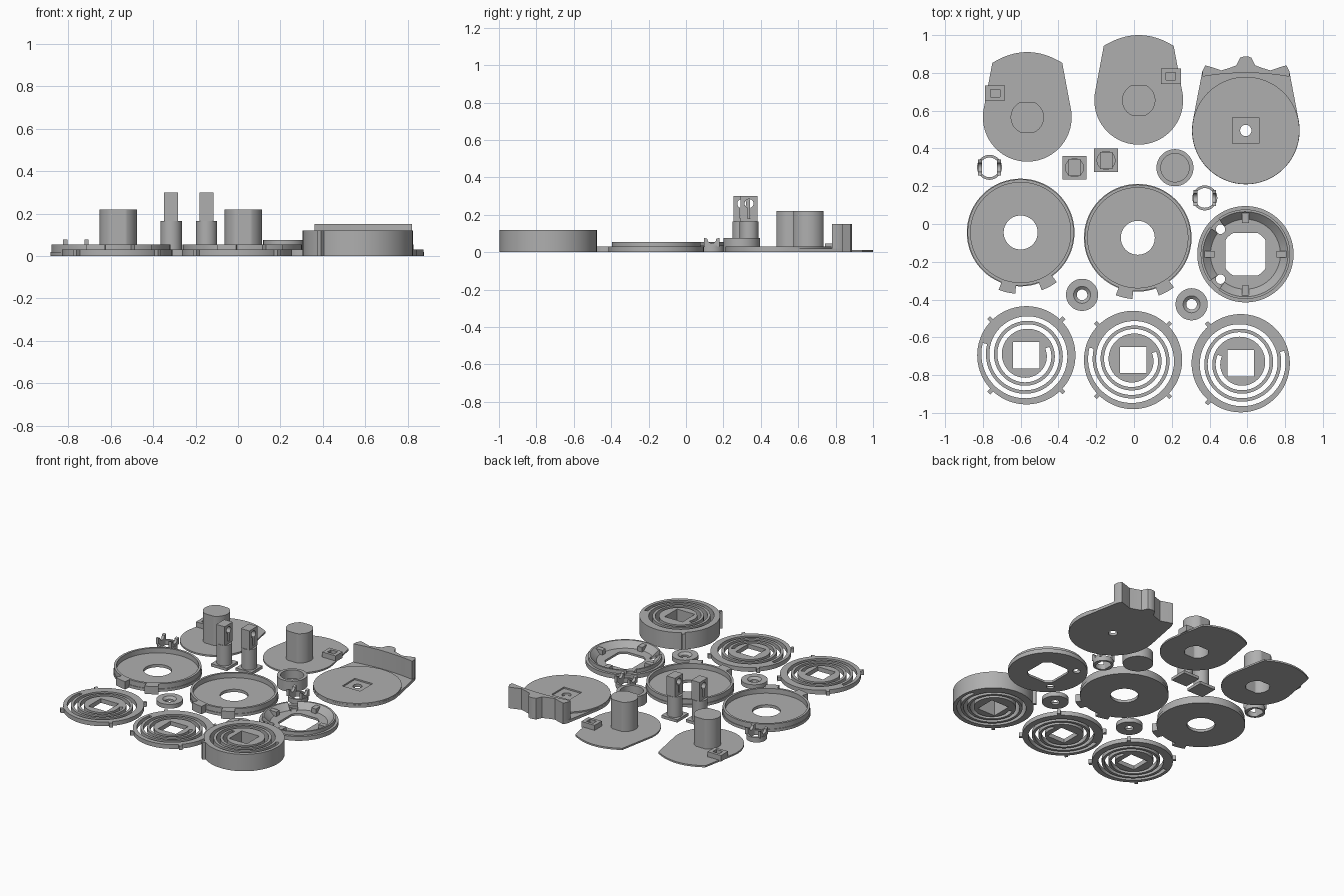
import bpy, bmesh
from math import sin, cos, pi, radians, sqrt

cube = bpy.data.objects.get("Cube")
if cube:
    bpy.data.objects.remove(cube, do_unlink=True)

GREY = (0.43, 0.43, 0.43, 1)
mat = bpy.data.materials.new("plain grey")
mat.use_nodes = True
mat.diffuse_color = GREY
mat.node_tree.nodes["Principled BSDF"].inputs["Base Color"].default_value = GREY


# ---- outline helpers ----
def arc(r, a, b, n=48, x=0, y=0):
    return [(x + r * cos(radians(a + (b - a) * i / n)),
             y + r * sin(radians(a + (b - a) * i / n))) for i in range(n + 1)]


def circle(r, x=0, y=0, n=64):
    return arc(r, 0, 360, n, x, y)[:-1]


def rect(w, h, x=0, y=0):
    return [(x + sx * w / 2, y + sy * h / 2) for sx, sy in ((-1, -1), (1, -1), (1, 1), (-1, 1))]


def flatted(r, fx, fy):
    """Circle with flats at +-fx and +-fy."""
    return [(max(-fx, min(fx, x)), max(-fy, min(fy, y))) for x, y in circle(r, n=96)]


def sector(r0, r1, mid, half):
    return arc(r0, mid - half, mid + half, 8) + arc(r1, mid + half, mid - half, 8)


def radial_bar(r0, r1, w, ang):
    c, s = cos(radians(ang)), sin(radians(ang))
    return [(r * c - t * s, r * s + t * c)
            for r, t in ((r0, -w / 2), (r1, -w / 2), (r1, w / 2), (r0, w / 2))]


# ---- solid helpers ----
def prism(bm, z0, z1, *loops, upright=False):
    """Extrude an outline with holes; upright turns it to run along x."""
    part = bmesh.new()
    edges = []
    for loop in loops:
        vs = [part.verts.new((x, y, z0)) for x, y in loop]
        edges += [part.edges.new((vs[i - 1], vs[i])) for i in range(len(vs))]
    bmesh.ops.remove_doubles(part, verts=part.verts[:], dist=1e-5)
    bmesh.ops.triangle_fill(part, edges=part.edges[:], use_beauty=True)
    out = bmesh.ops.extrude_face_region(part, geom=part.faces[:])["geom"]
    for v in out:
        if isinstance(v, bmesh.types.BMVert):
            v.co.z = z1
    if upright:
        for v in part.verts:
            v.co = v.co.zxy
    merge(bm, part)


def lathe(bm, profile, a=0, b=360, n=64):
    """Revolve a closed (radius, height) profile, capping partial turns."""
    part = bmesh.new()
    rings = []
    for i in range(n + 1):
        t = radians(a + (b - a) * i / n)
        rings.append([part.verts.new((r * cos(t), r * sin(t), z)) for r, z in profile])
    for p, q in zip(rings, rings[1:]):
        for j in range(len(profile)):
            part.faces.new((p[j - 1], p[j], q[j], q[j - 1]))
    if b - a < 360:
        part.faces.new(rings[0])
        part.faces.new(rings[-1])
    bmesh.ops.remove_doubles(part, verts=part.verts[:], dist=1e-5)
    merge(bm, part)


def merge(bm, part):
    bmesh.ops.recalc_face_normals(part, faces=part.faces[:])
    tmp = bpy.data.meshes.new("tmp")
    part.to_mesh(tmp)
    part.free()
    bm.from_mesh(tmp)
    bpy.data.meshes.remove(tmp)


def finish(name, bm, x, y):
    me = bpy.data.meshes.new(name)
    bm.to_mesh(me)
    bm.free()
    me.materials.append(mat)
    ob = bpy.data.objects.new(name, me)
    ob.location = (x, y, 0)
    bpy.context.collection.objects.link(ob)
    bpy.ops.object.select_all(action="DESELECT")
    ob.select_set(True)
    bpy.context.view_layer.objects.active = ob
    bpy.ops.object.shade_smooth_by_angle(angle=radians(30))


# ---- spiral springs ----
def spiral_slot(side, r0=0.118, r1=0.228, turns=2.6, w=0.024, n=150):
    def edge(off):
        pts = []
        for i in range(n + 1):
            t = 0.35 - 2 * pi * turns * i / n
            r = r0 + (r1 - r0) * i / n + off
            pts.append((side * r * cos(t), r * sin(t)))
        return pts
    return edge(w / 2) + edge(-w / 2)[::-1]


def spring(name, x, y, h, side, tabs):
    bm = bmesh.new()
    prism(bm, 0, h, circle(0.26, n=96), rect(0.14, 0.14), spiral_slot(side))
    for a in tabs:
        prism(bm, 0, h, radial_bar(0.255, 0.282, 0.022, a))
    finish(name, bm, x, y)


spring("left_spring", -0.57, -0.695, 0.03, 1, (45, 135, 225, 315))
spring("middle_spring", -0.005, -0.72, 0.03, 1, (45, 135, 225, 315))
spring("tall_spring", 0.565, -0.737, 0.12, -1, (130, 230))


# ---- shallow trays with rim and tabs ----
for name, x, y in (("left_tray", -0.6, -0.045), ("middle_tray", 0.02, -0.073)):
    bm = bmesh.new()
    prism(bm, 0, 0.02, circle(0.285, n=96), circle(0.09))
    prism(bm, 0.02, 0.055, circle(0.281, n=96), circle(0.265, n=96))
    for a in (-103, -62):
        prism(bm, 0, 0.055, sector(0.278, 0.325, a, 8))
    finish(name, bm, x, y)


# ---- ribbed ring ----
bm = bmesh.new()
holes = [circle(0.025, -0.132, s * 0.132, 24) for s in (-1, 1)]
prism(bm, 0, 0.015, circle(0.255, n=96), flatted(0.13, 0.106, 0.112), *holes)
prism(bm, 0.015, 0.03, circle(0.255, n=96), circle(0.228, n=96))
cone = ((0.185, 0.015), (0.225, 0.055), (0.237, 0.055), (0.237, 0.015))
lathe(bm, cone, -127, 127)
lathe(bm, cone, 143, 217, 20)
for a in range(0, 360, 90):
    prism(bm, 0.01, 0.048, radial_bar(0.165, 0.23, 0.035, a))
finish("ribbed_ring", bm, 0.59, -0.16)


# ---- teardrop plates with hollow post and socket ----
def teardrop(r, px, py, tang, top):
    pts = arc(r, 180 - tang, 360 + tang)
    n = 16
    for i in range(n + 1):
        u = 1 - 2 * i / n
        pts.append((px * u, py + top * (1 - u * u)))
    return pts


for name, x, y, bx, by in (("left_post_plate", -0.565, 0.565, -0.17, 0.128),
                           ("middle_post_plate", 0.025, 0.655, 0.17, 0.127)):
    bm = bmesh.new()
    inner = flatted(0.078, 0.078, 0.068)
    prism(bm, 0, 0.012, teardrop(0.235, 0.185, 0.288, 12, 0.057), inner)
    prism(bm, 0.012, 0.205, flatted(0.088, 0.088, 0.08), inner)
    prism(bm, 0.205, 0.22, flatted(0.088, 0.088, 0.08))
    prism(bm, 0.005, 0.048, rect(0.105, 0.08, bx, by), rect(0.052, 0.04, bx, by))
    finish(name, bm, x, y)


# ---- cover with wavy back wall ----
half_wave = [(0.23, 0.315), (0.215, 0.345), (0.18, 0.335), (0.13, 0.318), (0.09, 0.33),
             (0.05, 0.345), (0.03, 0.385), (0.012, 0.392)]
wave = half_wave + [(-x, y) for x, y in reversed(half_wave)]
inner_edge = [(-0.23 + 0.023 * i, 0.305 - 0.02 * ((i - 10) / 10) ** 2) for i in range(21)]
bm = bmesh.new()
prism(bm, 0, 0.02, arc(0.285, 170, 370) + wave, circle(0.03, n=32))
prism(bm, 0.02, 0.03, circle(0.284, n=96), rect(0.14, 0.14))
prism(bm, 0.02, 0.15, wave + inner_edge)
finish("cover", bm, 0.592, 0.495)


# ---- slotted shafts on square feet ----
for name, x, y in (("left_shaft", -0.315, 0.298), ("right_shaft", -0.148, 0.337)):
    bm = bmesh.new()
    prism(bm, 0, 0.02, rect(0.125, 0.125))
    prism(bm, 0.02, 0.165, circle(0.05))
    keyhole = arc(0.024, -70, 250, 24, 0, 0.26) + [(-0.008, 0.18), (0.008, 0.18)]
    prism(bm, -0.033, 0.033, rect(0.09, 0.135, 0, 0.2325), keyhole, upright=True)
    finish(name, bm, x, y)


# ---- small clips with notched prongs ----
for name, x, y in (("left_clip", -0.765, 0.3), ("right_clip", 0.375, 0.138)):
    bm = bmesh.new()
    prism(bm, 0, 0.035, circle(0.066), flatted(0.052, 0.04, 0.052))
    prong = [(-0.042, 0.03), (0.042, 0.03), (0.042, 0.078)] \
        + arc(0.024, 0, -180, 12, 0, 0.072) + [(-0.042, 0.078)]
    for s in (-1, 1):
        prism(bm, s * 0.04, s * 0.06, prong, upright=True)
    finish(name, bm, x, y)


# ---- cup and countersunk washers ----
bm = bmesh.new()
lathe(bm, ((0, 0), (0.098, 0), (0.098, 0.075), (0.075, 0.075), (0.075, 0.015), (0, 0.015)))
finish("cup", bm, 0.217, 0.298)

for name, x, y in (("left_washer", -0.275, -0.375), ("right_washer", 0.305, -0.425)):
    bm = bmesh.new()
    lathe(bm, ((0.028, 0), (0.085, 0), (0.085, 0.03), (0.045, 0.03), (0.028, 0.015)))
    finish(name, bm, x, y)
